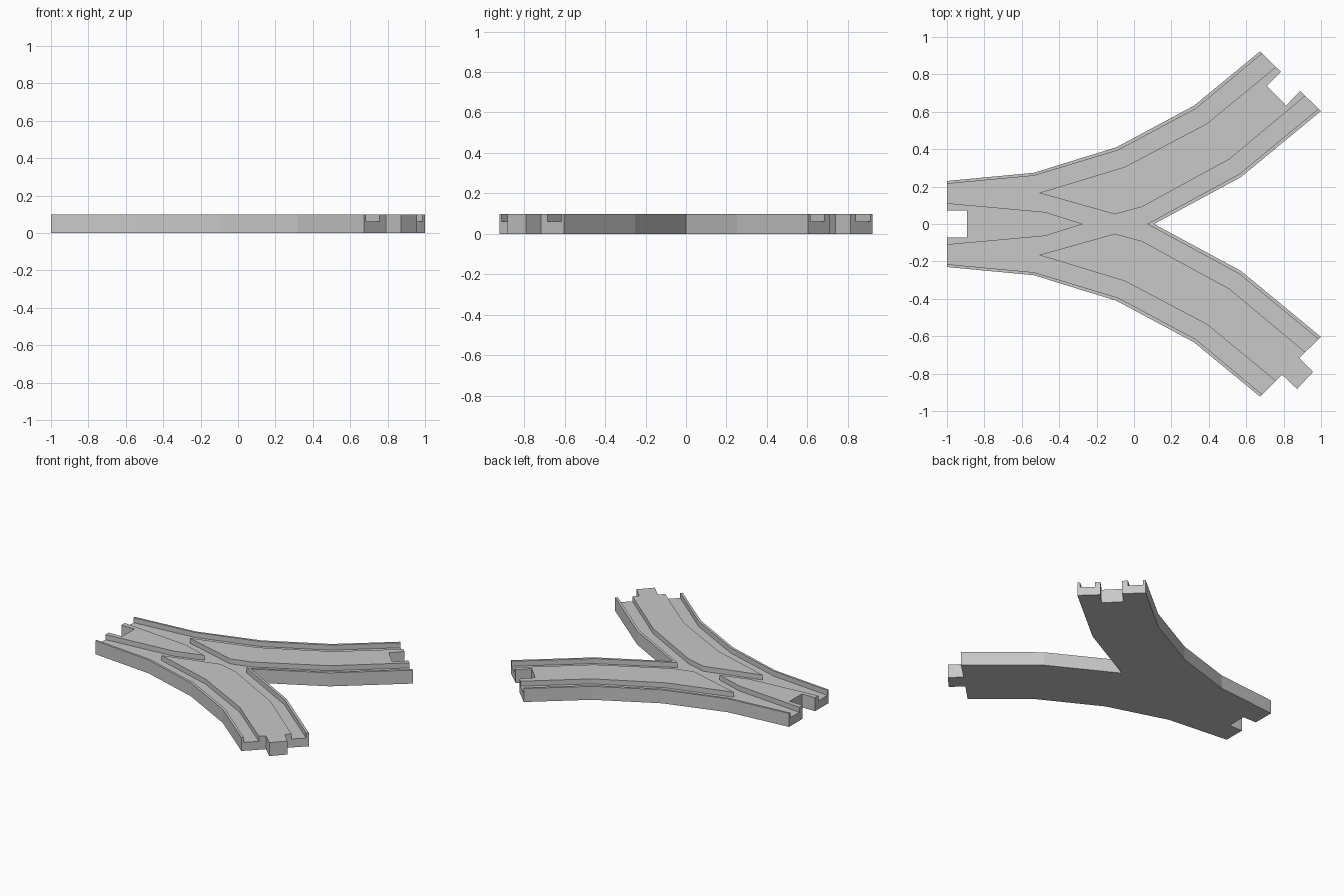
import bpy
import bmesh

if "Cube" in bpy.data.objects:
    bpy.data.objects.remove(bpy.data.objects["Cube"])

TOP = 0.099      # upper surface of the track
GROOVE = 0.062   # floor of the wheel grooves


def mirror(points):
    """Reflect a path across the x axis, in reverse order."""
    return [(x, -y) for x, y in reversed(points)]


def prism(name, outline, z0, z1):
    """Extrude a flat outline into a solid."""
    bm = bmesh.new()
    face = bm.faces.new([bm.verts.new((x, y, z0)) for x, y in outline])
    ext = bmesh.ops.extrude_face_region(bm, geom=[face])
    for v in ext["geom"]:
        if isinstance(v, bmesh.types.BMVert):
            v.co.z = z1
    bmesh.ops.recalc_face_normals(bm, faces=bm.faces)
    mesh = bpy.data.meshes.new(name)
    bm.to_mesh(mesh)
    bm.free()
    obj = bpy.data.objects.new(name, mesh)
    bpy.context.collection.objects.link(obj)
    return obj


# Forked body outline: left socket, outer curve, branch end, inner curve
socket_left = [(-0.893, 0.072), (-1, 0.072)]
outer = [(-1, 0.23), (-0.535, 0.274), (-0.095, 0.41), (0.32, 0.632), (0.674, 0.923)]
branch_socket = [(0.786, 0.813), (0.711, 0.738), (0.813, 0.633), (0.888, 0.711)]
branch_tongue = [(0.786, 0.811), (0.792, 0.806), (0.872, 0.882),
                 (0.957, 0.791), (0.882, 0.716), (0.888, 0.711)]
inner = [(1, 0.604), (0.572, 0.251)]

outline = (socket_left + outer + branch_socket + inner + [(0.107, 0)]
           + mirror(socket_left + outer + branch_tongue + inner))
body = prism("track_body", outline, 0, TOP)

# Wheel grooves: one branching channel that runs out past all three ends
half = [(-1.05, 0.107 + 0.009), (-1.05, 0.21),
        (-0.535, 0.258), (-0.088, 0.393), (0.329, 0.615), (0.746, 0.962),  # outer rim
        (0.819, 0.89), (0.39, 0.537), (-0.05, 0.305),                     # island, outer side
        (-0.508, 0.166),                                                  # island tip
        (-0.103, 0.052), (0.042, 0.091), (0.508, 0.345), (0.975, 0.734),  # island, inner side
        (1.048, 0.667), (0.564, 0.268)]                                   # inner rim
centre = [(-0.475, 0.064)]
channel = (centre + half + [(0.07, 0)] + mirror(centre + half) + [(-0.273, 0)])
cutter = prism("groove_cutter", channel, GROOVE, TOP + 0.05)
cutter.hide_render = True
cutter.hide_viewport = True

cut = body.modifiers.new("grooves", "BOOLEAN")
cut.operation = "DIFFERENCE"
cut.solver = "EXACT"
cut.object = cutter

# Plain grey finish
grey = bpy.data.materials.new("light_grey")
grey.diffuse_color = (0.58, 0.58, 0.58, 1)
grey.use_nodes = True
grey.node_tree.nodes["Principled BSDF"].inputs["Base Color"].default_value = grey.diffuse_color
body.data.materials.append(grey)
